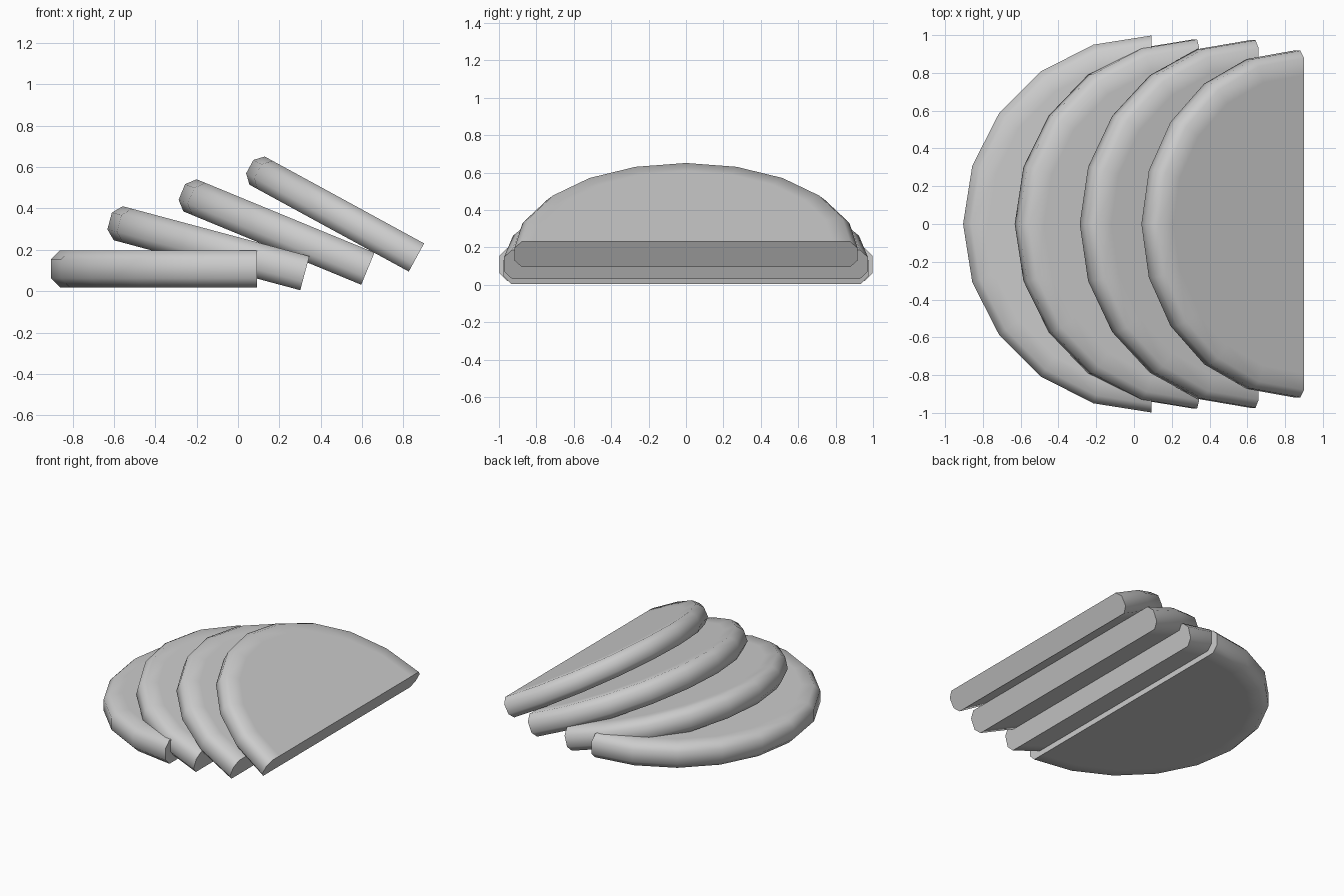
import bpy, bmesh, math

if "Cube" in bpy.data.objects:
    bpy.data.objects.remove(bpy.data.objects["Cube"])

grey = bpy.data.materials.new("plain grey")
grey.use_nodes = True
colour = (0.6, 0.6, 0.6, 1)
grey.diffuse_color = colour
grey.node_tree.nodes["Principled BSDF"].inputs["Base Color"].default_value = colour

SIDES = 10   # facets around each half round


def half_slice(name, radius, thick, x, z, tilt):
    """Half disc with a chamfered rim; origin at the middle of its cut face."""
    h = thick / 2
    c = 0.044 * radius
    upper = [(radius - 0.13, h), (radius - c, h), (radius, h - c)]
    profile = upper + [(r, -n) for r, n in reversed(upper)]
    bm = bmesh.new()
    arcs = []
    for i in range(SIDES + 1):
        a = math.pi * i / SIDES
        arcs.append([bm.verts.new((-r * math.sin(a), r * math.cos(a), n))
                     for r, n in profile])
    # rim bands
    for a, b in zip(arcs, arcs[1:]):
        for j in range(len(profile) - 1):
            bm.faces.new((a[j], b[j], b[j + 1], a[j + 1]))
    # top, bottom and straight cut face
    bm.faces.new([a[0] for a in arcs])
    bm.faces.new([a[-1] for a in arcs])
    bm.faces.new(arcs[0] + arcs[-1][::-1])
    bmesh.ops.recalc_face_normals(bm, faces=bm.faces)
    mesh = bpy.data.meshes.new(name)
    bm.to_mesh(mesh)
    bm.free()
    mesh.materials.append(grey)
    obj = bpy.data.objects.new(name, mesh)
    bpy.context.collection.objects.link(obj)
    obj.location = (x, 0, z)
    obj.rotation_euler.y = math.radians(tilt)
    bpy.ops.object.select_all(action="DESELECT")
    obj.select_set(True)
    bpy.context.view_layer.objects.active = obj
    bpy.ops.object.shade_smooth_by_angle(angle=math.radians(60))
    return obj


# Overlapping fan of slices, each leaning on the one before
half_slice("bottom_slice", 0.998, 0.178, 0.093, 0.108, 0)
half_slice("second_slice", 0.977, 0.17, 0.323, 0.087, 15)
half_slice("third_slice", 0.973, 0.168, 0.628, 0.109, 22.4)
half_slice("top_slice", 0.918, 0.155, 0.863, 0.163, 28.6)
